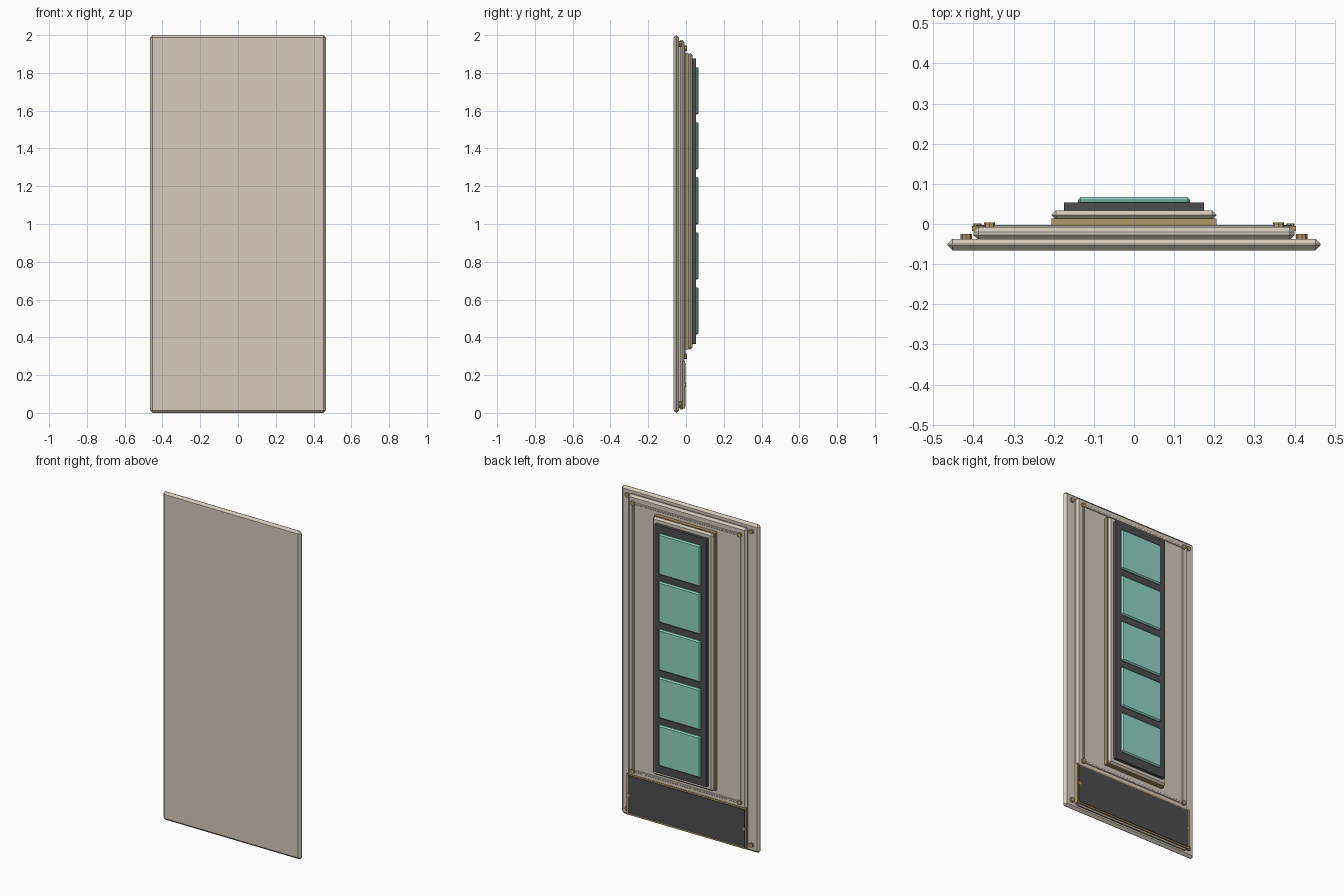
import bpy
from math import pi

cube = bpy.data.objects.get("Cube")
if cube:
    bpy.data.objects.remove(cube, do_unlink=True)


def material(name, colour):
    mat = bpy.data.materials.new(name)
    mat.use_nodes = True
    mat.diffuse_color = (*colour, 1)
    mat.node_tree.nodes["Principled BSDF"].inputs["Base Color"].default_value = (*colour, 1)
    return mat


beige = material("warm beige", (0.66, 0.60, 0.50))
dark = material("charcoal", (0.075, 0.075, 0.08))
teal = material("teal glass", (0.28, 0.66, 0.56))
brass = material("brass", (0.45, 0.31, 0.13))


def box(name, mat, x, y, z, bevel=0):
    """Box from (min, max) ranges, with chamfered edges."""
    bpy.ops.mesh.primitive_cube_add(size=1)
    obj = bpy.context.object
    obj.name = name
    ranges = (x, y, z)
    obj.location = [(a + b) / 2 for a, b in ranges]
    obj.scale = [b - a for a, b in ranges]
    bpy.ops.object.transform_apply(location=False, rotation=False, scale=True)
    if bevel:
        mod = obj.modifiers.new("chamfer", "BEVEL")
        mod.width = bevel
        mod.segments = 1
    obj.data.materials.append(mat)
    return obj


def screw(name, x, z, y, radius=0.014):
    """Small round screw head facing the back, with y = (base, top)."""
    bpy.ops.mesh.primitive_cylinder_add(vertices=8, radius=radius, depth=y[1] - y[0],
                                        location=(x, sum(y) / 2, z),
                                        rotation=(pi / 2, 0, 0))
    bpy.context.object.name = name
    bpy.context.object.data.materials.append(brass)


# Main slab and raised back panel
box("door_slab", beige, (-0.465, 0.465), (-0.066, -0.037), (0, 2), 0.013)
box("back_panel", beige, (-0.40, 0.40), (-0.04, -0.008), (0.017, 1.975), 0.012)

# Thin rectangular moulding on the back panel
for side, x in (("left", 0.36), ("right", -0.36)):
    box(side + "_moulding", beige, (x - 0.006, x + 0.006), (-0.012, -0.003), (0.294, 1.936), 0.002)
for end, z in (("lower", 0.30), ("upper", 1.93)):
    box(end + "_moulding", beige, (-0.36, 0.36), (-0.012, -0.003), (z - 0.006, z + 0.006), 0.002)

# Window surround
box("window_trim", brass, (-0.205, 0.205), (-0.01, 0.014), (0.335, 1.905))
box("window_frame", beige, (-0.205, 0.205), (0.01, 0.034), (0.335, 1.905), 0.011)
box("window_backing", dark, (-0.175, 0.175), (0.03, 0.053), (0.365, 1.875))

# Five glass panes
for i in range(5):
    z = 0.54 + i * 0.2913
    box("window_pane", teal, (-0.14, 0.14), (0.048, 0.067), (z - 0.125, z + 0.125), 0.007)

# Kick plate with brass edging
box("kick_trim", brass, (-0.403, 0.403), (-0.018, -0.005), (0.024, 0.274))
box("kick_plate", dark, (-0.394, 0.394), (-0.012, -0.002), (0.033, 0.265))

# Screws
for s, side in ((1, "left"), (-1, "right")):
    for z in (0.045, 1.955):
        screw(side + "_outer_screw", s * 0.418, z, (-0.04, -0.025))
    for z in (0.30, 1.93):
        screw(side + "_inner_screw", s * 0.36, z, (-0.012, 0.004))
    screw(side + "_kick_screw", s * 0.39, 0.148, (-0.016, 0.001), 0.01)
